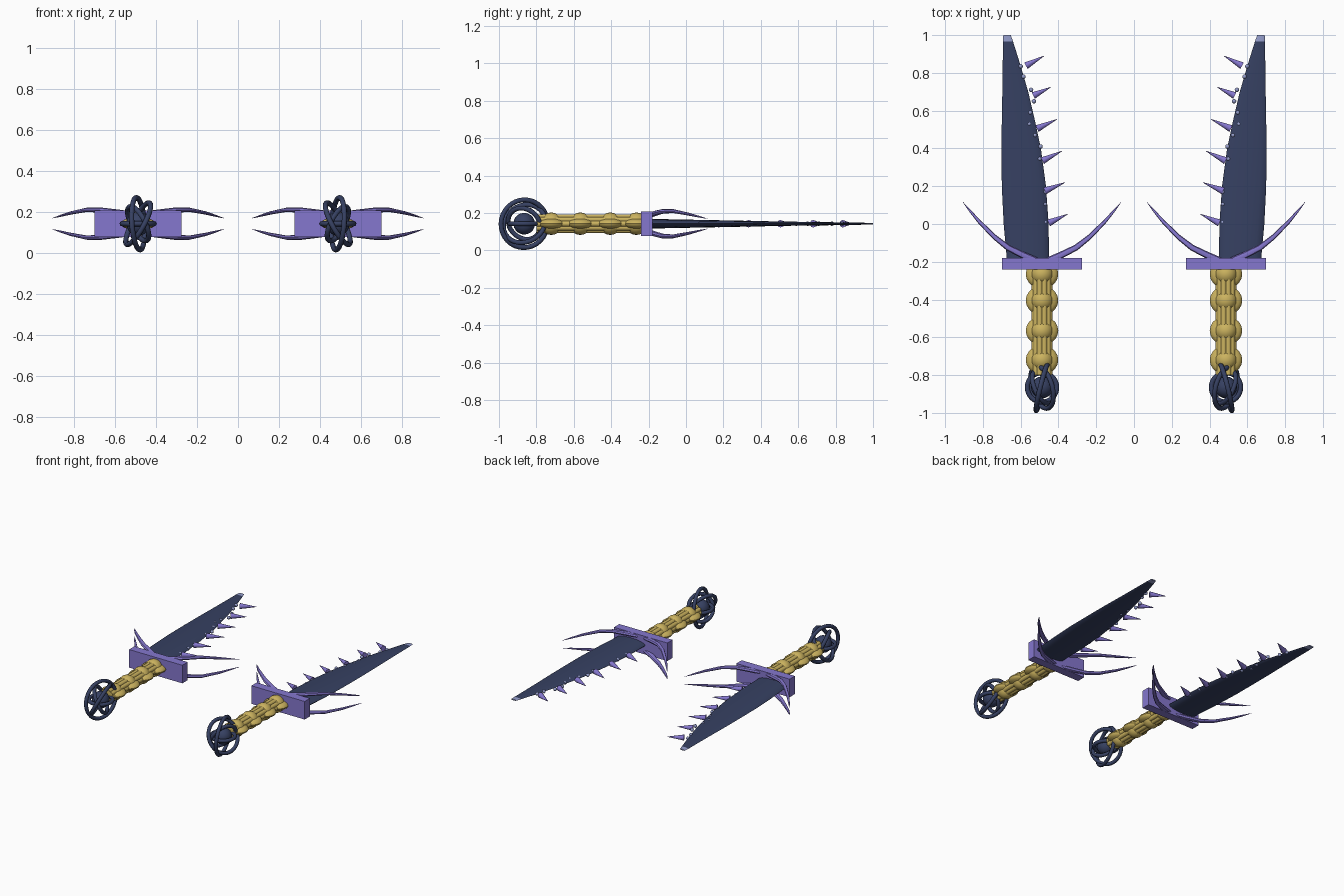
import bpy, bmesh, math
from mathutils import Vector, Matrix

if "Cube" in bpy.data.objects:
    bpy.data.objects.remove(bpy.data.objects["Cube"])

CX, CZ = 0.487, 0.143      # axis of the right-hand dagger


def material(name, rgb):
    m = bpy.data.materials.new(name)
    m.diffuse_color = (*rgb, 1)
    m.use_nodes = True
    m.node_tree.nodes["Principled BSDF"].inputs["Base Color"].default_value = m.diffuse_color
    return m


NAVY = material("navy", (0.037, 0.052, 0.122))
PURPLE = material("purple", (0.235, 0.185, 0.62))
GOLD = material("gold", (0.60, 0.45, 0.115))
PALE = material("pale_lavender", (0.30, 0.34, 0.60))


def finish(name, bm, *mats, smooth=40):
    """Turn a bmesh into an object mirrored to make the second dagger."""
    bmesh.ops.recalc_face_normals(bm, faces=bm.faces)
    me = bpy.data.meshes.new(name)
    bm.to_mesh(me)
    bm.free()
    ob = bpy.data.objects.new(name, me)
    bpy.context.collection.objects.link(ob)
    for m in mats:
        me.materials.append(m)
    bpy.ops.object.select_all(action='DESELECT')
    ob.select_set(True)
    bpy.context.view_layer.objects.active = ob
    if smooth:
        bpy.ops.object.shade_smooth_by_angle(angle=math.radians(smooth))
    mod = ob.modifiers.new("pair", 'MIRROR')
    mod.use_mirror_merge = False
    return ob


def ball(bm, loc, size, seg=20):
    mat = Matrix.Translation(loc) @ Matrix.Diagonal((*size, 1))
    bmesh.ops.create_uvsphere(bm, u_segments=seg, v_segments=seg // 2, radius=1, matrix=mat)


def cone(bm, a, b, r1, r2, seg=10):
    a, b = Vector(a), Vector(b)
    d = b - a
    mat = Matrix.Translation((a + b) / 2) @ d.to_track_quat('Z', 'Y').to_matrix().to_4x4()
    bmesh.ops.create_cone(bm, cap_ends=True, segments=seg, radius1=r1, radius2=r2,
                          depth=d.length, matrix=mat)


def loft(bm, rings):
    """Skin a list of closed point rings and cap both ends."""
    vs = [[bm.verts.new(p) for p in ring] for ring in rings]
    n = len(vs[0])
    for a, b in zip(vs, vs[1:]):
        for i in range(n):
            bm.faces.new((a[i], a[(i + 1) % n], b[(i + 1) % n], b[i]))
    bm.faces.new(vs[0])
    bm.faces.new(vs[-1])


# Blade: lens section lofted along y (y, inner x, outer x, half thickness)
stations = [(-0.2, 0.45, 0.672, 0.026), (0.0, 0.452, 0.690, 0.022), (0.2, 0.466, 0.70, 0.018),
            (0.4, 0.493, 0.701, 0.014), (0.55, 0.525, 0.70, 0.011), (0.7, 0.560, 0.697, 0.009),
            (0.85, 0.604, 0.695, 0.007), (0.965, 0.640, 0.694, 0.005), (1.0, 0.652, 0.692, 0.004)]
bm = bmesh.new()
rings = []
for y, x0, x1, t in stations:
    mid, half = (x0 + x1) / 2, (x1 - x0) / 2
    rings.append([(mid + half * math.cos(k * math.tau / 16), y,
                   CZ + t * math.sin(k * math.tau / 16)) for k in range(16)])
loft(bm, rings)
for f in bm.faces:                       # pale tip
    f.material_index = int(f.calc_center_median().y > 0.97)
finish("blade", bm, NAVY, PALE)

# Row of spikes along the inner edge
bm = bmesh.new()
for base, tip in [((0.572, 0.838), (0.476, 0.89)), ((0.533, 0.68), (0.44, 0.725)),
                  ((0.513, 0.505), (0.407, 0.555)), ((0.485, 0.335), (0.38, 0.387)),
                  ((0.472, 0.175), (0.365, 0.22)), ((0.452, 0.005), (0.35, 0.053))]:
    cone(bm, (*base, CZ), (*tip, CZ), 0.02, 0.001)
finish("edge_spikes", bm, PURPLE)

# Small beads set along the inner edge
bm = bmesh.new()
for x, y in [(0.60, 0.835), (0.585, 0.78), (0.545, 0.71), (0.53, 0.65), (0.55, 0.59), (0.555, 0.53),
             (0.525, 0.47), (0.495, 0.41), (0.50, 0.345), (0.47, 0.17), (0.472, 0.105), (0.47, 0.01)]:
    ball(bm, (x, y, CZ), (0.012, 0.012, 0.012), 12)
finish("edge_beads", bm, PALE)

# Guard block
bm = bmesh.new()
bmesh.ops.create_cube(bm, size=1, matrix=Matrix.Translation((CX, -0.21, CZ))
                      @ Matrix.Diagonal((0.424, 0.06, 0.13, 1)))
finish("guard", bm, PURPLE, smooth=0)

# Four curved prongs: offset x, y, offset z, radius
path = [(0.03, -0.195, 0.045, 0.018), (0.10, -0.165, 0.055, 0.018), (0.18, -0.125, 0.066, 0.016),
        (0.25, -0.07, 0.068, 0.013), (0.33, 0.01, 0.052, 0.010), (0.38, 0.068, 0.038, 0.006),
        (0.418, 0.115, 0.027, 0.001)]
bm = bmesh.new()
for sx in (-1, 1):
    for sz in (-1, 1):
        pts = [Vector((CX + sx * x, y, CZ + sz * z)) for x, y, z, r in path]
        rings = []
        for i, p in enumerate(pts):
            t = (pts[min(i + 1, len(pts) - 1)] - pts[max(i - 1, 0)]).normalized()
            u = t.cross(Vector((0, 0, 1))).normalized()
            v = t.cross(u)
            r = path[i][3]
            rings.append([p + r * (u * math.cos(k * math.tau / 8) + 0.8 * v * math.sin(k * math.tau / 8))
                          for k in range(8)])
        loft(bm, rings)
finish("guard_prongs", bm, PURPLE)

# Fluted grip column made of parallel rods
bm = bmesh.new()
for k in range(10):
    a = k * math.tau / 10
    x, z = CX + 0.039 * math.cos(a), CZ + 0.036 * math.sin(a)
    cone(bm, (x, -0.80, z), (x, -0.235, z), 0.016, 0.016, 12)
cone(bm, (CX, -0.80, CZ), (CX, -0.235, CZ), 0.038, 0.038, 16)
finish("grip_rods", bm, GOLD)

# Grip bulges, each a ball with a flatter flange
bm = bmesh.new()
for y in (-0.265, -0.405, -0.565, -0.72):
    ball(bm, (CX, y, CZ), (0.060, 0.060, 0.060))
    ball(bm, (CX, y, CZ), (0.086, 0.078, 0.032))
# keep the front bulge from poking through the guard
bmesh.ops.bisect_plane(bm, geom=bm.verts[:] + bm.edges[:] + bm.faces[:],
                       plane_co=(0, -0.21, 0), plane_no=(0, 1, 0), clear_outer=True)
finish("grip_bulges", bm, GOLD)

# Pommel core
bm = bmesh.new()
ball(bm, (CX, -0.865, CZ), (0.058, 0.058, 0.058))
finish("pommel_core", bm, NAVY)

# Pommel cage: rings as (radius, lean about y, turn about z) in degrees
bm = bmesh.new()
for R, lean, turn in [(0.128, 4, 14), (0.115, -28, -16), (0.092, 25, -24), (0.078, 90, 0)]:
    rot = Matrix.Rotation(math.radians(turn), 3, 'Z') @ Matrix.Rotation(math.radians(lean), 3, 'Y')
    grid = []
    for i in range(32):
        a = i * math.tau / 32
        row = []
        for j in range(8):
            b = j * math.tau / 8
            d = R + 0.013 * math.cos(b)
            p = rot @ Vector((0.013 * math.sin(b), d * math.cos(a), d * math.sin(a)))
            row.append(bm.verts.new(p + Vector((CX, -0.865, CZ))))
        grid.append(row)
    for i in range(32):
        for j in range(8):
            n, m = (i + 1) % 32, (j + 1) % 8
            bm.faces.new((grid[i][j], grid[n][j], grid[n][m], grid[i][m]))
finish("pommel_cage", bm, NAVY, smooth=60)
